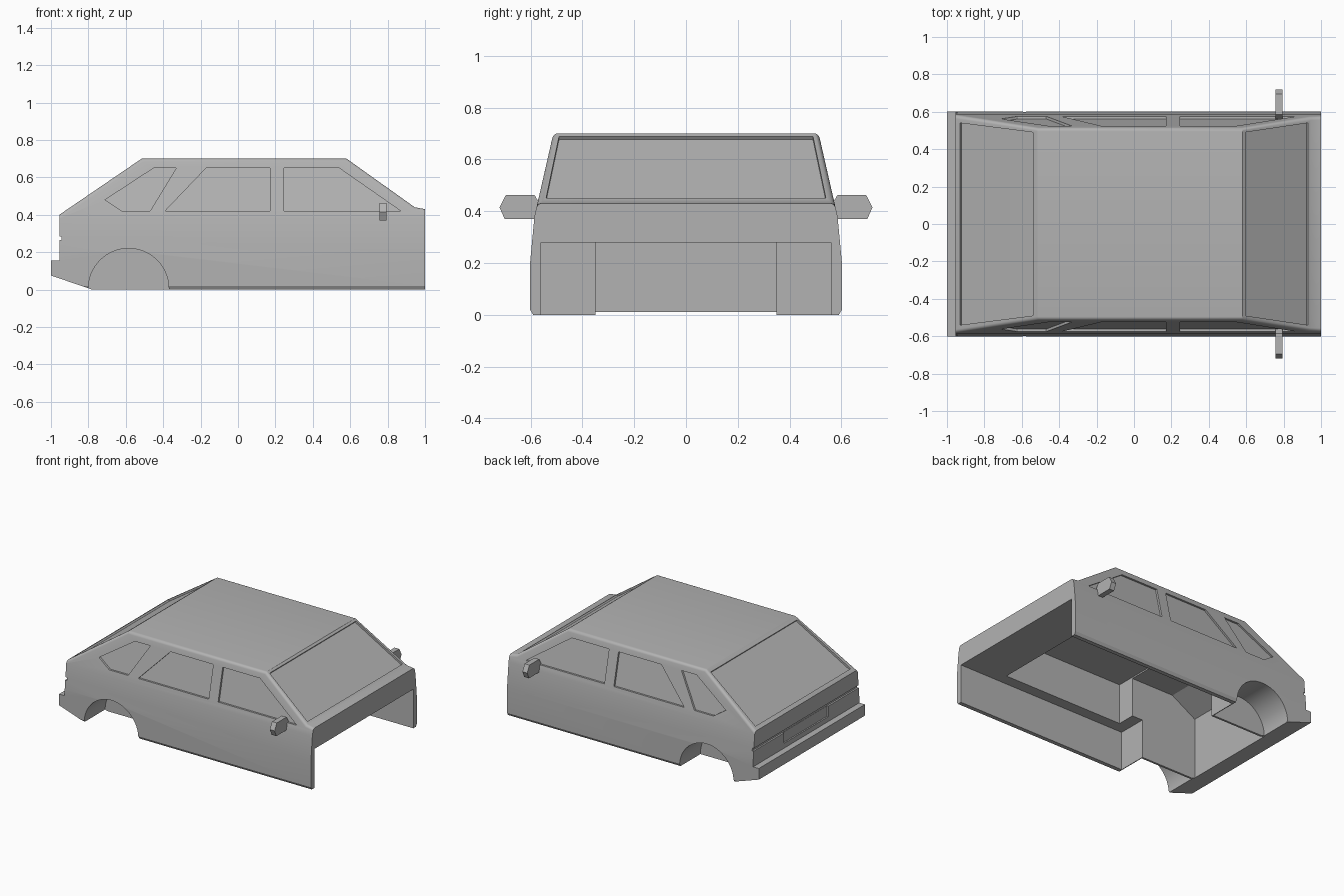
import bpy
import bmesh
import math
from mathutils import Vector

if "Cube" in bpy.data.objects:
    bpy.data.objects.remove(bpy.data.objects["Cube"])

grey = bpy.data.materials.new("body_grey")
grey.use_nodes = True
grey.diffuse_color = (0.45, 0.45, 0.45, 1)
grey.node_tree.nodes["Principled BSDF"].inputs["Base Color"].default_value = (0.45, 0.45, 0.45, 1)


def half_width(z):
    """Half width of the body at height z."""
    levels = [(0, 0.59), (0.02, 0.602), (0.2, 0.602), (0.38, 0.585), (0.7, 0.512)]
    for (z0, w0), (z1, w1) in zip(levels, levels[1:]):
        if z <= z1:
            return w0 + (w1 - w0) * (z - z0) / (z1 - z0)
    return levels[-1][1]


def finish(bm, name):
    bmesh.ops.recalc_face_normals(bm, faces=bm.faces)
    mesh = bpy.data.meshes.new(name)
    bm.to_mesh(mesh)
    bm.free()
    mesh.materials.append(grey)
    ob = bpy.data.objects.new(name, mesh)
    bpy.context.collection.objects.link(ob)
    return ob


def loft(bm, loop_a, loop_b):
    """Closed solid between two matching outlines."""
    a = [bm.verts.new(p) for p in loop_a]
    b = [bm.verts.new(p) for p in loop_b]
    bm.faces.new(a)
    bm.faces.new(b[::-1])
    for i in range(len(a)):
        j = (i + 1) % len(a)
        bm.faces.new((a[j], a[i], b[i], b[j]))


def solid(name, loop_a, loop_b):
    bm = bmesh.new()
    loft(bm, loop_a, loop_b)
    return finish(bm, name)


def across(name, outline, y0, y1):
    """Side outline of (x, z) points extruded along y."""
    return solid(name, [(x, y0, z) for x, z in outline], [(x, y1, z) for x, z in outline])


def box(x0, x1, z0, z1):
    return [(x0, z0), (x1, z0), (x1, z1), (x0, z1)]


def cut(target, cutter):
    cutter.hide_render = True
    mod = target.modifiers.new("cut", "BOOLEAN")
    mod.operation = "DIFFERENCE"
    mod.solver = "EXACT"
    mod.object = cutter
    bpy.context.view_layer.objects.active = target
    bpy.ops.object.modifier_apply(modifier=mod.name)
    bpy.data.objects.remove(cutter)


# Body: side profile extruded, tapered by height, then rounded along the shoulders
profile = [(-0.78, 0), (1, 0), (1, 0.43), (0.945, 0.44), (0.58, 0.7), (-0.515, 0.7),
           (-0.955, 0.4), (-0.955, 0.285), (-0.943, 0.285), (-0.943, 0.265),
           (-0.955, 0.265), (-0.955, 0.155), (-1, 0.155), (-1, 0.075)]
bm = bmesh.new()
loft(bm, [(x, -0.6, z) for x, z in profile], [(x, 0.6, z) for x, z in profile])
for level in (0.02, 0.2, 0.38):
    bmesh.ops.bisect_plane(bm, geom=bm.verts[:] + bm.edges[:] + bm.faces[:],
                           plane_co=(0, 0, level), plane_no=(0, 0, 1))
for v in bm.verts:
    v.co.y = math.copysign(half_width(v.co.z), v.co.y)
bmesh.ops.recalc_face_normals(bm, faces=bm.faces)
bm.normal_update()
shoulders = []
for e in bm.edges:
    side = [f for f in e.link_faces if abs(f.normal.y) > 0.8]
    top = [f for f in e.link_faces if abs(f.normal.y) < 0.3 and f.normal.z > 0.3]
    if side and top and min(v.co.z for v in e.verts) > 0.39:
        shoulders.append(e)
bmesh.ops.bevel(bm, geom=shoulders, offset=0.05, segments=5, profile=0.5,
                affect="EDGES", clamp_overlap=True)
body = finish(bm, "car_body")

# Hollow underside: front bay, cabin and boot
cut(body, across("bay_cutter", box(-0.365, 1.2, -0.2, 0.28), -0.56, 0.56))
cut(body, across("cabin_cutter", box(-0.28, 0.68, -0.2, 0.57), -0.48, 0.48))
boot = [(0, -0.2), (0, 0.56), (-0.62, 0.56), (-0.81, 0.45), (-0.81, -0.2)]
cut(body, across("boot_cutter", boot, -0.35, 0.35))

# Rear wheel arches
arch = [(-0.585 + 0.215 * math.cos(t * math.tau / 64), 0.005 + 0.215 * math.sin(t * math.tau / 64))
        for t in range(64)]
for s in (-1, 1):
    cut(body, across("arch_cutter", arch, s * 0.365, s * 0.8))

# Side windows, recessed parallel to the body side
windows = [
    [(-0.71, 0.48), (-0.45, 0.65), (-0.33, 0.65), (-0.47, 0.42), (-0.62, 0.42)],
    [(-0.39, 0.42), (-0.17, 0.65), (0.17, 0.65), (0.17, 0.42)],
    [(0.245, 0.42), (0.245, 0.65), (0.54, 0.65), (0.87, 0.42)],
]
for outline in windows:
    for s in (-1, 1):
        cut(body, solid("window_cutter",
                        [(x, s * (half_width(z) - 0.014), z) for x, z in outline],
                        [(x, s * 0.8, z) for x, z in outline]))


def screen(top, bottom, top_y, bottom_y):
    """Recess for a sloping screen, given its upper and lower (x, z) edge."""
    t, b = Vector((top[0], 0, top[1])), Vector((bottom[0], 0, bottom[1]))
    n = (t - b).cross(Vector((0, 1, 0))).normalized()
    n = n if n.z > 0 else -n
    quad = [t + Vector((0, top_y, 0)), t - Vector((0, top_y, 0)),
            b - Vector((0, bottom_y, 0)), b + Vector((0, bottom_y, 0))]
    cut(body, solid("screen_cutter", [p - n * 0.014 for p in quad], [p + n * 0.1 for p in quad]))


# Windscreen and tailgate glass
screen((0.595, 0.689), (0.93, 0.451), 0.49, 0.54)
screen((-0.54, 0.683), (-0.93, 0.417), 0.49, 0.54)

# Number plate recess in the tail
cut(body, across("plate_cutter", box(-1.2, -0.945, 0.19, 0.285), -0.25, 0.25))

bpy.ops.object.select_all(action="DESELECT")
body.select_set(True)
bpy.context.view_layer.objects.active = body
bpy.ops.object.shade_smooth_by_angle(angle=math.radians(25))

# Door mirrors
mirror = [(0.56, 0.37), (0.7, 0.37), (0.72, 0.415), (0.695, 0.463), (0.585, 0.463), (0.56, 0.42)]
for s, label in ((1, "back"), (-1, "front")):
    solid("door_mirror_" + label, [(0.757, s * y, z) for y, z in mirror],
          [(0.795, s * y, z) for y, z in mirror])
